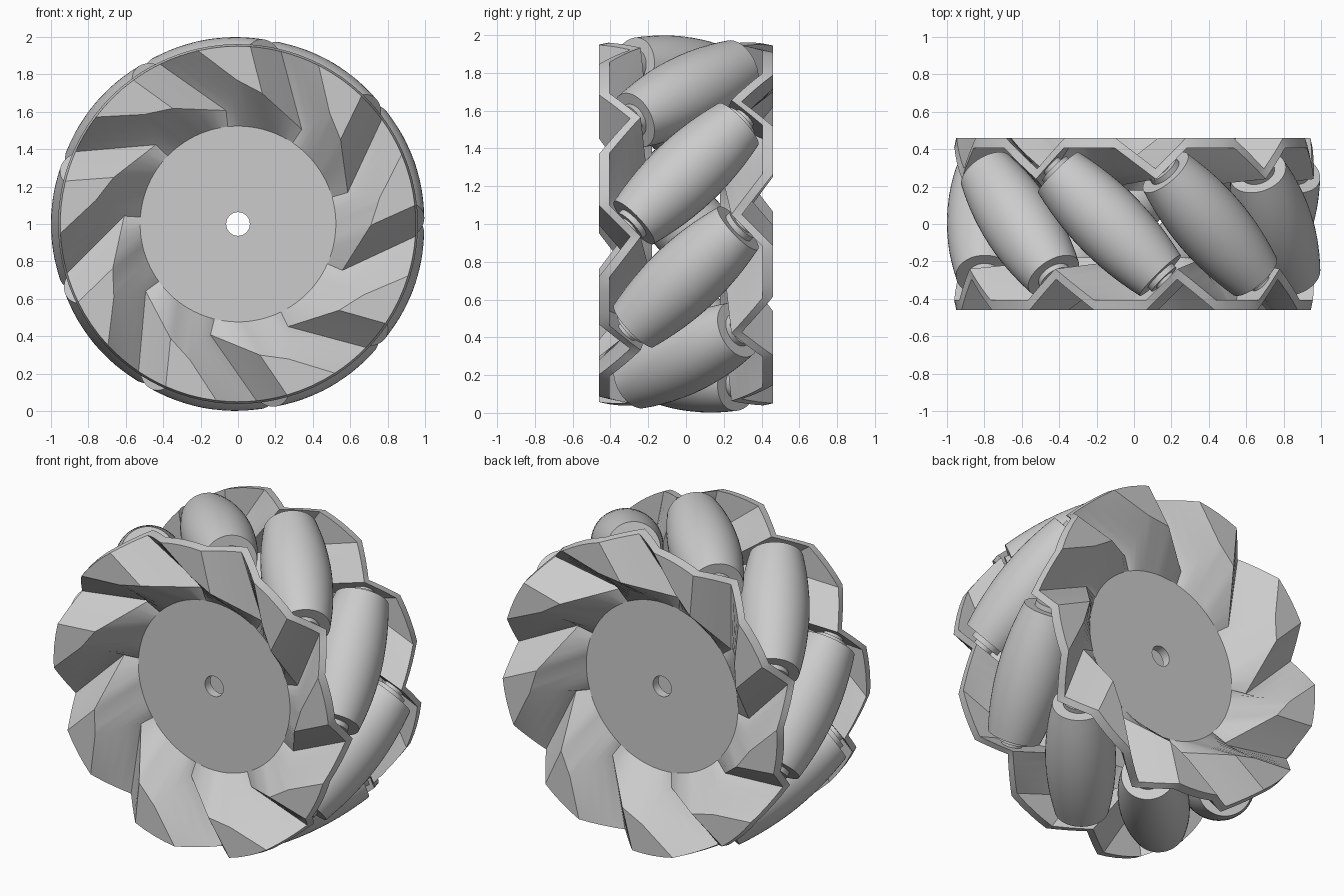
import bpy, bmesh, math
from mathutils import Matrix, Vector

cube = bpy.data.objects.get("Cube")
if cube:
    bpy.data.objects.remove(cube)

COUNT = 9
STEP = 360 / COUNT
FIRST = 99.5          # angle of the first roller around the axle
AXLE = Vector((0, 0, 1))

grey = bpy.data.materials.new("light grey")
grey.use_nodes = True
grey.diffuse_color = (0.6, 0.6, 0.6, 1)
grey.node_tree.nodes["Principled BSDF"].inputs["Base Color"].default_value = (0.6, 0.6, 0.6, 1)


def polar(angle, radius, y):
    a = math.radians(angle)
    return Vector((radius * math.cos(a), y, radius * math.sin(a)))


def finish(bm, name, angle=30):
    bmesh.ops.recalc_face_normals(bm, faces=bm.faces)
    mesh = bpy.data.meshes.new(name)
    bm.to_mesh(mesh)
    bm.free()
    mesh.materials.append(grey)
    obj = bpy.data.objects.new(name, mesh)
    obj.location = AXLE
    bpy.context.collection.objects.link(obj)
    bpy.ops.object.select_all(action='DESELECT')
    obj.select_set(True)
    bpy.context.view_layer.objects.active = obj
    bpy.ops.object.shade_smooth_by_angle(angle=math.radians(angle))
    return obj


# Side plate: a pleated bowl, one pleat per roller, given as (angle, radius, y)
RIM = [(76, 0.95, -0.295), (86, 0.95, -0.46), (103, 0.95, -0.46), (116, 0.95, -0.295)]
FOLD = [(56, 0.61, -0.25), (79.5, 0.71, -0.46), (90.5, 0.77, -0.46), (96, 0.61, -0.25)]
DISC_Y, DISC_R, HOLE_R = -0.235, 0.523, 0.063
COLS = 4
THICK = 0.055


def pleat_columns(turn):
    """Columns of points running from the rim to the axle hole."""
    for panel in range(3):
        for i in range(COLS):
            t = i / COLS
            a, b = RIM[panel], RIM[panel + 1]
            rim = polar(*(p + (q - p) * t + d for p, q, d in zip(a, b, (turn, 0, 0))))
            a, b = FOLD[panel], FOLD[panel + 1]
            fold = polar(a[0] + turn, *a[1:]).lerp(polar(b[0] + turn, *b[1:]), t)
            around = FOLD[0][0] + turn + STEP * (panel + t) / 3
            yield rim, fold, polar(around, DISC_R, DISC_Y), polar(around, HOLE_R, DISC_Y)


def side_plate(name, flip):
    bm = bmesh.new()
    cols = [[bm.verts.new(p) for p in col]
            for k in range(COUNT) for col in pleat_columns(k * STEP)]
    for a, b in zip(cols, cols[1:] + cols[:1]):
        for r in range(3):
            bm.faces.new((a[r], b[r], b[r + 1], a[r + 1]))
    # Thicken inwards, with the rim flaring slightly
    extruded = bmesh.ops.extrude_face_region(bm, geom=bm.faces[:], use_keep_orig=True)
    for v in extruded["geom"]:
        if isinstance(v, bmesh.types.BMVert):
            if math.hypot(v.co.x, v.co.z) > 0.9:
                v.co.x *= 1.012
                v.co.z *= 1.012
            v.co.y += THICK
    if flip:
        axis = polar(FIRST, 1, 0)
        bm.transform(Matrix.Rotation(math.pi, 4, axis))
    return finish(bm, name)


side_plate("front_plate", False)
side_plate("back_plate", True)

# Barrel rollers, set at 45 degrees, whose outer lines share one circle
AXIS_R, HALF, SIDES, RINGS = 0.8, 0.39, 48, 12


def lathe(bm, profile, matrix):
    verts = [bm.verts.new((r, 0, z)) for r, z in profile]
    edges = [bm.edges.new(pair) for pair in zip(verts, verts[1:])]
    bmesh.ops.spin(bm, geom=verts + edges, cent=(0, 0, 0), axis=(0, 0, 1),
                   angle=2 * math.pi, steps=SIDES)
    bmesh.ops.remove_doubles(bm, verts=bm.verts, dist=0.0005)
    bm.transform(matrix)


body = []
for i in range(RINGS + 1):
    s = HALF * (2 * i / RINGS - 1)
    body.append((1 - math.sqrt(AXIS_R ** 2 + s * s / 2), s))
# Stepped bushing and pin at each end
end = [(0.092, HALF), (0.092, HALF + 0.03), (0.058, HALF + 0.03), (0.058, HALF + 0.06), (0, HALF + 0.06)]
profile = [(r, -s) for r, s in reversed(end)] + body + end

for k in range(COUNT):
    angle = FIRST + k * STEP
    out = polar(angle, 1, 0)
    along = (polar(angle + 90, 1, 0) + Vector((0, 1, 0))).normalized()
    side = along.cross(out)
    matrix = Matrix((out, side, along)).transposed().to_4x4()
    matrix.translation = out * AXIS_R
    bm = bmesh.new()
    lathe(bm, profile, matrix)
    finish(bm, f"roller_{k + 1}")
